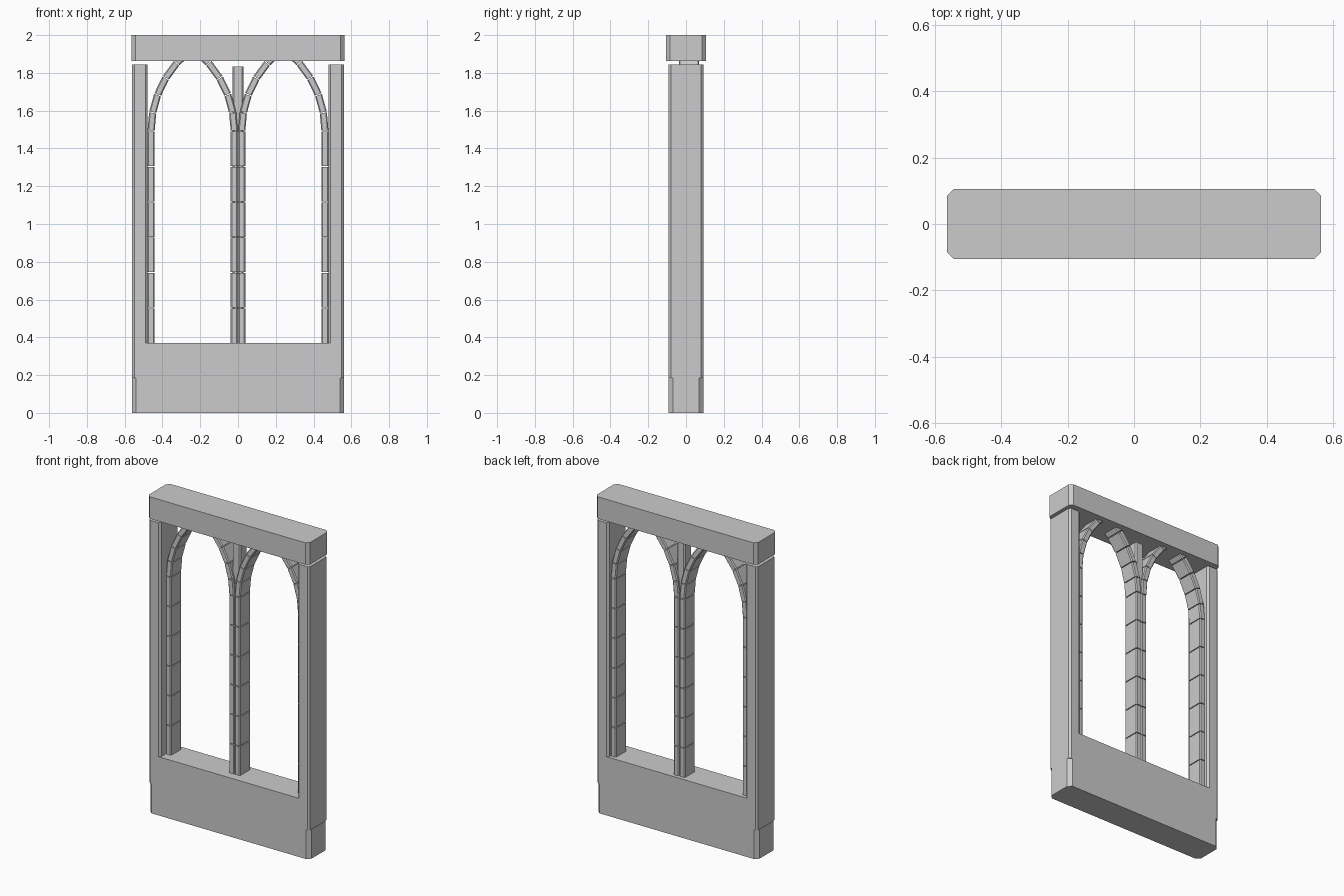
import bpy, math

if "Cube" in bpy.data.objects:
    bpy.data.objects.remove(bpy.data.objects["Cube"])

SILL, SPRING = 0.37, 1.495      # sill top, start of the arches
WALL_Y = 0.092                  # half depth of the wall
Y0, Y1 = -0.037, 0.069          # front and back of the tracery
R_IN, R_OUT = 0.519, 0.557      # arch radii
HALF, CENTRE = 0.201, 0.24      # half opening and window centre


def octagon(u0, u1, v0, v1, c):
    """Rectangle with cut corners, counter-clockwise."""
    return [(u0 + c, v0), (u1 - c, v0), (u1, v0 + c), (u1, v1 - c),
            (u1 - c, v1), (u0 + c, v1), (u0, v1 - c), (u0, v0 + c)]


def loft(name, bottom, top):
    """Closed solid between two matching rings of points."""
    n = len(bottom)
    faces = [tuple(reversed(range(n))), tuple(range(n, 2 * n))]
    faces += [(i, (i + 1) % n, n + (i + 1) % n, n + i) for i in range(n)]
    # keep the winding outward when the rings have been mirrored
    a = sum(bottom[i][0] * bottom[(i + 1) % n][1] - bottom[(i + 1) % n][0] * bottom[i][1]
            for i in range(n))
    if a < 0:
        faces = [tuple(reversed(f)) for f in faces]
    me = bpy.data.meshes.new(name)
    me.from_pydata(bottom + top, [], faces)
    ob = bpy.data.objects.new(name, me)
    bpy.context.collection.objects.link(ob)
    return ob


def prism(name, x0, x1, y0, y1, z0, z1, c):
    ring = octagon(x0, x1, y0, y1, c)
    return loft(name, [(x, y, z0) for x, y in ring], [(x, y, z1) for x, y in ring])


# wall: plinth, parapet, side piers, lintel
prism("plinth", -0.562, 0.562, -WALL_Y, WALL_Y, 0, 0.185, 0.022)
prism("parapet", -0.56, 0.56, -WALL_Y, WALL_Y, 0.185, SILL, 0.012)
prism("left_pier", -0.56, -0.478, -WALL_Y, WALL_Y, SILL, 1.845, 0.012)
prism("right_pier", 0.478, 0.56, -WALL_Y, WALL_Y, SILL, 1.845, 0.012)
prism("lintel", -0.563, 0.563, -0.105, 0.105, 1.862, 2.0, 0.02)

# central post between the two windows
mid = (Y0 + Y1) / 2
prism("central_post", -0.028, 0.028, mid - 0.035, mid + 0.035, SILL, 1.833, 0.008)

# jamb stones and arch stones, mirrored for each side of each window
STONES, VOUSSOIRS, GAP = 6, 5, 0.005
section = octagon(R_IN, R_OUT, Y0, Y1, 0.006)   # (radius, y)
apex = math.acos((R_IN - HALF) / R_IN)


def arch_ring(cx, side, angle):
    """Cross-section swung round the arch centre on the far side."""
    off = R_IN - HALF
    return [(cx + side * (r * math.cos(angle) - off), y, SPRING + r * math.sin(angle))
            for r, y in section]


for cx in (-CENTRE, CENTRE):
    for side in (-1, 1):
        foot = arch_ring(cx, side, 0)
        step = (SPRING - SILL) / STONES
        for i in range(STONES):
            z0 = SILL + i * step
            z1 = z0 + step - GAP
            loft("jamb_stone", [(x, y, z0) for x, y, _ in foot],
                 [(x, y, z1) for x, y, _ in foot])
        da, g = apex / VOUSSOIRS, GAP / R_OUT
        for i in range(VOUSSOIRS):
            loft("arch_stone", arch_ring(cx, side, i * da),
                 arch_ring(cx, side, (i + 1) * da - g))
